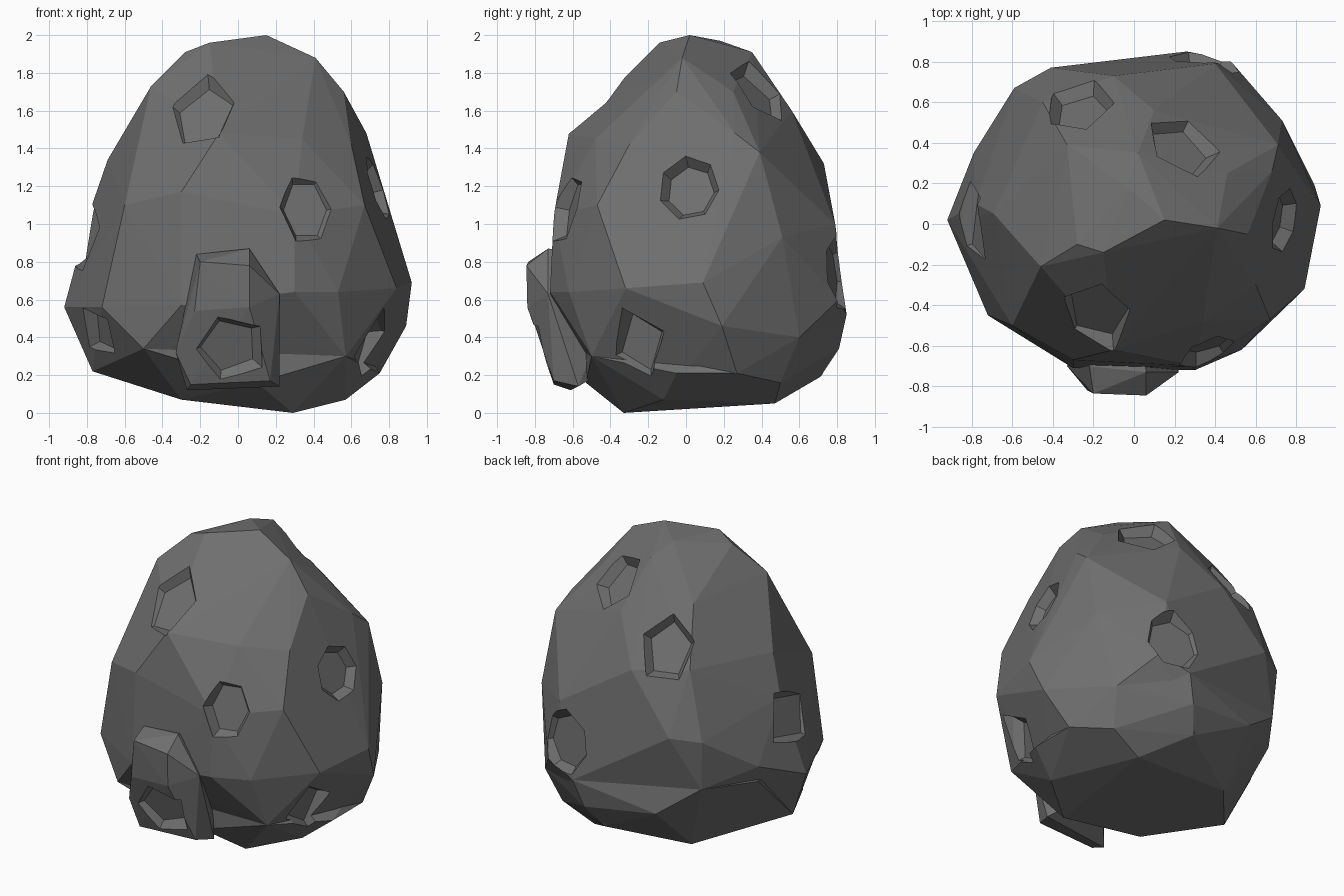
import bpy, bmesh, math
from mathutils import Vector, Matrix
from mathutils.bvhtree import BVHTree

if "Cube" in bpy.data.objects:
    bpy.data.objects.remove(bpy.data.objects["Cube"])

stone = bpy.data.materials.new("dark grey stone")
stone.diffuse_color = (0.16, 0.16, 0.16, 1)
stone.use_nodes = True
stone.node_tree.nodes["Principled BSDF"].inputs["Base Color"].default_value = stone.diffuse_color


def hull(name, pts):
    bm = bmesh.new()
    for p in pts:
        bm.verts.new(p)
    bmesh.ops.convex_hull(bm, input=bm.verts)
    junk = [v for v in bm.verts if not v.link_faces]
    bmesh.ops.delete(bm, geom=junk, context='VERTS')
    bmesh.ops.recalc_face_normals(bm, faces=bm.faces)
    return add(name, bm)


def add(name, bm):
    me = bpy.data.meshes.new(name)
    bm.to_mesh(me)
    bm.free()
    me.materials.append(stone)
    ob = bpy.data.objects.new(name, me)
    bpy.context.collection.objects.link(ob)
    return ob


def boolean(target, other, op):
    m = target.modifiers.new(op, 'BOOLEAN')
    m.object, m.operation, m.solver = other, op, 'EXACT'
    bpy.context.view_layer.update()
    dg = bpy.context.evaluated_depsgraph_get()
    me = bpy.data.meshes.new_from_object(target.evaluated_get(dg))
    target.modifiers.clear()
    target.data = me
    bpy.data.objects.remove(other)


# main boulder, from the top down
rock = hull("boulder", [
    (.15, .02, 2), (.41, -.02, 1.88), (-.15, -.14, 1.96), (-.28, -.1, 1.91), (-.03, .18, 1.97),
    (.02, .35, 1.91), (-.46, -.21, 1.73), (.56, -.05, 1.7), (.46, .25, 1.7), (-.33, .39, 1.7),
    (.1, .56, 1.6), (-.1, -.62, 1.48), (.34, -.48, 1.45), (.68, .26, 1.48), (.6, -.3, 1.42),
    (.71, .39, 1.38), (-.45, .6, 1.36), (-.69, .05, 1.34), (-.1, .73, 1.32),
    (-.3, -.67, 1.17), (.67, -.47, 1.1), (-.6, -.5, 1.1), (-.78, .1, 1.08), (.3, -.7, 1.05),
    (.4, .79, 1.0), (-.41, .77, .95), (-.59, .67, .93), (.73, .51, .93),
    (.92, .09, .69), (.89, .19, .46), (.47, .81, .6), (.26, .85, .52), (.64, .6, .4),
    (-.57, .65, .6), (-.79, .35, .7), (-.92, .02, .56), (-.72, -.45, .56), (-.3, -.71, .57),
    (.3, -.72, .64), (.53, -.62, .64), (.84, -.32, .66), (-.5, -.58, .34),
    (.57, -.5, .3), (-.77, -.05, .22), (.12, .72, .2), (.75, .27, .21),
    (.57, -.12, .07), (.36, .47, .05), (.29, -.33, 0), (-.3, -.3, .07)])
# broad lower back, merged in
heel = hull("lower_back", [
    (-.35, .44, .09), (.12, .71, .19), (.36, .47, .05), (.29, -.33, 0), (-.3, -.3, .07),
    (-.77, -.05, .22), (.1, -.53, .16), (.58, .5, .16), (.2, .81, .34), (-.57, .65, .6),
    (-.79, .35, .6), (.64, .6, .4), (.26, .85, .52), (-.3, .75, .4), (.75, .27, .21),
    (.57, -.12, .07), (.57, -.5, .3), (-.5, -.58, .34), (.75, -.05, .21)])
boolean(rock, heel, 'UNION')

# block jutting out low on the front
block = hull("front_block", [
    (.06, -.845, .78), (-.2, -.835, .8), (-.23, -.82, .54), (.06, -.84, .56),
    (-.33, -.7, .32), (-.27, -.61, .12), (.22, -.57, .14), (.22, -.73, .63),
    (.06, -.73, .87), (-.22, -.7, .84), (.17, -.7, .17), (-.25, -.7, .15),
    (0, -.3, .3), (0, -.3, .8)])
boolean(rock, block, 'UNION')

# pits: position, half width, half height, sides, turn in degrees
pits = [
    ((-.18, -.44, 1.58), .2, .26, 5, 8),
    ((.385, -.67, 1.1), .155, .21, 6, 30),
    ((.77, .01, 1.2), .165, .18, 7, 10),
    ((.72, -.26, .35), .16, .21, 4, 20),
    ((-.75, -.28, .42), .19, .16, 4, 30),
    ((-.81, 0, .92), .26, .22, 4, 30),
    ((-.28, .62, 1.48), .18, .23, 5, 0),
    ((.26, .42, 1.73), .2, .21, 5, 50),
    ((.35, .81, .74), .21, .22, 7, 0),
    ((-.04, -.77, .34), .2, .19, 5, -50),
]
bm = bmesh.new()
bm.from_mesh(rock.data)
tree = BVHTree.FromBMesh(bm)
bm.free()
for pos, w, h, sides, turn in pits:
    near = tree.find_nearest(Vector(pos))
    n = near[1] * 2
    for _, fn, _, _ in tree.find_nearest_range(near[0], w * .8):
        n += fn
    n.normalize()
    u = Vector((0, 0, 1)).cross(n).normalized()
    v = n.cross(u)
    frame = Matrix((u, v, n)).transposed().to_4x4()
    frame.translation = near[0]
    cb = bmesh.new()
    loops = []
    for d, s in ((-.06, .76), (.0, 1), (.14, 1.1)):
        ring = []
        for i in range(sides):
            a = math.radians(90 + turn) + math.tau * i / sides
            ring.append(cb.verts.new(frame @ Vector((w * s * math.cos(a), h * s * math.sin(a), d))))
        loops.append(ring)
    cb.faces.new(loops[0][::-1])
    cb.faces.new(loops[-1])
    for lo, hi in zip(loops, loops[1:]):
        for i in range(sides):
            j = (i + 1) % sides
            cb.faces.new((lo[i], lo[j], hi[j], hi[i]))
    boolean(rock, add("pit_cutter", cb), 'DIFFERENCE')

for p in rock.data.polygons:
    p.use_smooth = False
